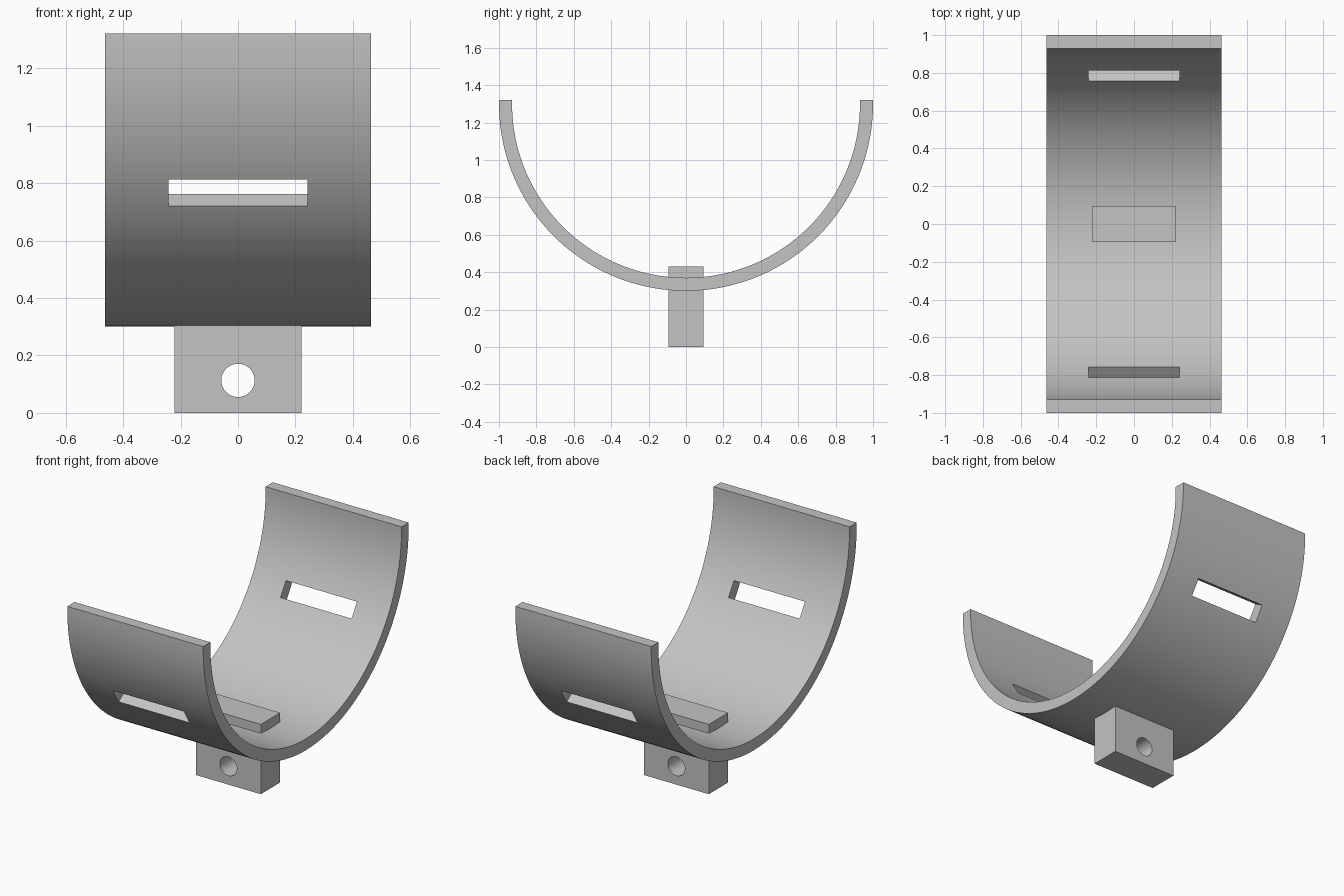
import bpy, bmesh
from math import sin, cos, radians

cube = bpy.data.objects.get("Cube")
if cube:
    bpy.data.objects.remove(cube, do_unlink=True)

RADIUS, THICK, CENTRE_Z, TOP_Z = 1.0, 0.07, 1.30, 1.32
HALF_WIDTH, SLOT_HALF = 0.463, 0.242
SLOT_LOW, SLOT_HIGH = 54.6, 60.8      # slot edges, degrees from the bottom

grey = bpy.data.materials.new("light_grey")
grey.use_nodes = True
grey.diffuse_color = (0.55, 0.55, 0.55, 1)
grey.node_tree.nodes["Principled BSDF"].inputs["Base Color"].default_value = grey.diffuse_color


def make_object(name, bm):
    mesh = bpy.data.meshes.new(name)
    bm.to_mesh(mesh)
    bm.free()
    mesh.materials.append(grey)
    obj = bpy.data.objects.new(name, mesh)
    bpy.context.collection.objects.link(obj)
    return obj


def activate(obj):
    bpy.ops.object.select_all(action='DESELECT')
    obj.select_set(True)
    bpy.context.view_layer.objects.active = obj


def finish(obj, modifier):
    activate(obj)
    bpy.ops.object.modifier_apply(modifier=modifier.name)
    bpy.ops.object.shade_smooth_by_angle(angle=radians(30))


def box(name, size, location):
    bm = bmesh.new()
    bmesh.ops.create_cube(bm, size=1)
    bmesh.ops.scale(bm, vec=size, verts=bm.verts)
    bmesh.ops.translate(bm, vec=location, verts=bm.verts)
    return make_object(name, bm)


def spread(start, end, steps):
    return [start + (end - start) * i / steps for i in range(steps)]


# Curved band: half-round strip with short straight ends and two slots
half = spread(0, SLOT_LOW, 28) + spread(SLOT_LOW, SLOT_HIGH, 4) + spread(SLOT_HIGH, 90, 15) + [90]
angles = [-a for a in reversed(half[1:])] + half
profile = [(RADIUS * sin(radians(a)), CENTRE_Z - RADIUS * cos(radians(a))) for a in angles]
profile = [(-RADIUS, TOP_Z)] + profile + [(RADIUS, TOP_Z)]
angles = [-90] + angles + [90]

bm = bmesh.new()
columns = (-HALF_WIDTH, -SLOT_HALF, SLOT_HALF, HALF_WIDTH)
rows = [[bm.verts.new((x, y, z)) for x in columns] for y, z in profile]
for i in range(len(rows) - 1):
    middle = abs(angles[i] + angles[i + 1]) / 2
    for j in range(3):
        if j == 1 and SLOT_LOW < middle < SLOT_HIGH:
            continue
        a, b = rows[i], rows[i + 1]
        bm.faces.new((a[j], b[j], b[j + 1], a[j + 1]))
band = make_object("curved_band", bm)
shell = band.modifiers.new("Thickness", 'SOLIDIFY')
shell.thickness = THICK
shell.offset = -1
finish(band, shell)

# Mounting block that passes up through the band, with a round bolt hole
block = box("mounting_block", (0.442, 0.188, 0.43), (0, 0, 0.215))
bpy.ops.mesh.primitive_cylinder_add(vertices=48, radius=0.058, depth=1,
                                    location=(0, 0, 0.113), rotation=(radians(90), 0, 0))
cutter = bpy.context.object
cutter.name = "hole_cutter"
cutter.hide_render = True
hole = block.modifiers.new("Bolt hole", 'BOOLEAN')
hole.operation = 'DIFFERENCE'
hole.solver = 'EXACT'
hole.object = cutter
finish(block, hole)
bpy.data.objects.remove(cutter, do_unlink=True)
